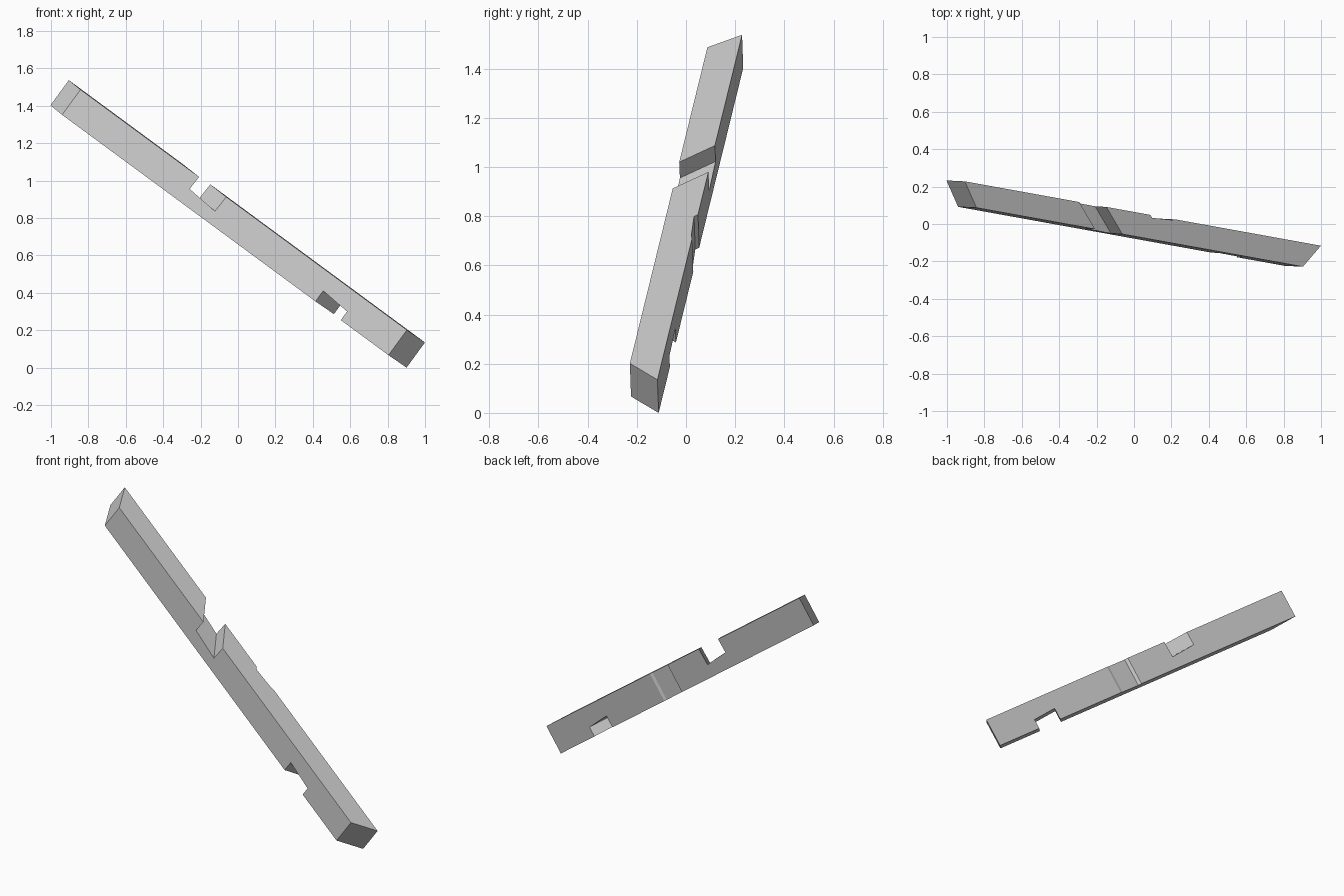
import bpy
import bmesh
from mathutils import Matrix, Vector

cube = bpy.data.objects.get("Cube")
if cube:
    bpy.data.objects.remove(cube, do_unlink=True)

# Beam axes: along its length, towards its back, and up across its height
along = Vector((0.797, -0.144, -0.587)).normalized()
back = Vector((0.133, 0.989, -0.062))
back = (back - along * back.dot(along)).normalized()
up = along.cross(back)
if up.z < 0:
    up.negate()
origin = Vector((-0.842, 0.087, 1.488))
frame = Matrix((along, back, up)).transposed().to_4x4()
frame.translation = origin

DEPTH, HEIGHT = 0.128, 0.167

grey = bpy.data.materials.new("plain_grey")
grey.use_nodes = True
colour = (0.6, 0.6, 0.6, 1)
grey.diffuse_color = colour
grey.node_tree.nodes["Principled BSDF"].inputs["Base Color"].default_value = colour


def loft(name, first, last):
    """Solid between two matching outlines given in beam axes."""
    bm = bmesh.new()
    a = [bm.verts.new(p) for p in first]
    b = [bm.verts.new(p) for p in last]
    bm.faces.new(a)
    bm.faces.new(b[::-1])
    n = len(a)
    for i in range(n):
        j = (i + 1) % n
        bm.faces.new((a[j], a[i], b[i], b[j]))
    bmesh.ops.recalc_face_normals(bm, faces=bm.faces)
    mesh = bpy.data.meshes.new(name)
    bm.to_mesh(mesh)
    bm.free()
    mesh.materials.append(grey)
    obj = bpy.data.objects.new(name, mesh)
    obj.matrix_world = frame
    bpy.context.collection.objects.link(obj)
    return obj


def skewed(name, outline, t0, t1):
    """Front outline of (length, height, skew) pushed towards the back."""
    ends = [[(s + k * t, t, u) for s, u, k in outline] for t in (t0, t1)]
    return loft(name, *ends)


# Beam with mitred ends, longer on its back face
beam = skewed("notched_beam", [(0, 0, -0.78), (2.19, 0, 0.78),
                               (2.19, -HEIGHT, 0.78), (0, -HEIGHT, -0.78)], 0, DEPTH)

# Slanted notch in the upper face
top_notch = skewed("top_notch_cutter", [(0.797, 0.05, -1), (0.98, 0.05, -1),
                                        (0.974, -0.097, -1), (0.793, -0.082, -1)],
                   -0.03, DEPTH + 0.03)

# Slanted notch in the lower face
low_notch = skewed("bottom_notch_cutter", [(1.70, -0.25, 0.8), (1.87, -0.25, 0.8),
                                           (1.87, -0.11, 0.8), (1.70, -0.097, 0.8)],
                   -0.03, DEPTH + 0.03)

# Shallow housing across the back face
housing = [(1.145, 0.05), (1.145, 0), (1.16, -0.014), (1.295, -0.006), (1.312, 0), (1.312, 0.05)]
back_notch = loft("back_housing_cutter", *[[(s, DEPTH + t, u) for s, t in housing]
                                           for u in (-HEIGHT - 0.05, 0.05)])

# Cut the notches and keep the plain result
cutters = (top_notch, low_notch, back_notch)
for cutter in cutters:
    cutter.hide_render = True
    cut = beam.modifiers.new(cutter.name, "BOOLEAN")
    cut.operation = "DIFFERENCE"
    cut.solver = "EXACT"
    cut.object = cutter
bpy.context.view_layer.update()
result = bpy.data.meshes.new_from_object(beam.evaluated_get(bpy.context.evaluated_depsgraph_get()))
beam.modifiers.clear()
beam.data = result
for cutter in cutters:
    bpy.data.objects.remove(cutter, do_unlink=True)

# Rest the beam on the ground
bpy.context.view_layer.update()
beam.location.z -= min((beam.matrix_world @ v.co).z for v in result.vertices)
